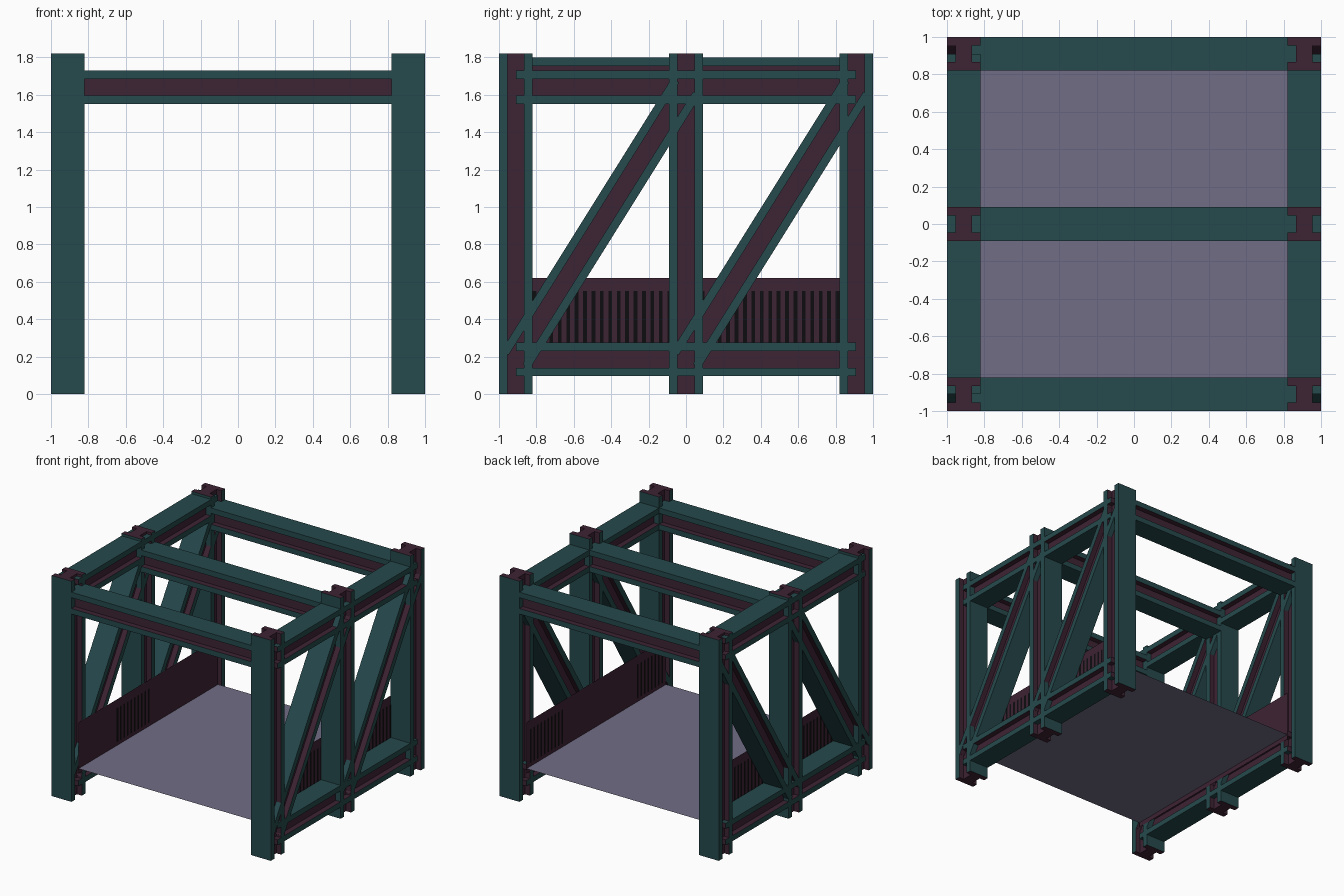
import bpy, bmesh
from mathutils import Vector

if "Cube" in bpy.data.objects:
    bpy.data.objects.remove(bpy.data.objects["Cube"])


def material(name, rgb):
    m = bpy.data.materials.new(name)
    m.diffuse_color = (*rgb, 1)
    m.use_nodes = True
    m.node_tree.nodes["Principled BSDF"].inputs["Base Color"].default_value = m.diffuse_color
    return m


TEAL = material("dark_teal", (0.019, 0.067, 0.073))
MAROON = material("dark_maroon", (0.048, 0.017, 0.034))
LAVENDER = material("grey_lavender", (0.165, 0.155, 0.24))
BLACK = material("slot_black", (0.004, 0.004, 0.005))

H, F, W = 0.09, 0.045, 0.045   # half size, inner flange face, half web


def finish(name, bm, mats):
    me = bpy.data.meshes.new(name)
    bm.to_mesh(me)
    bm.free()
    for m in mats:
        me.materials.append(m)
    ob = bpy.data.objects.new(name, me)
    bpy.context.collection.objects.link(ob)
    return ob


def i_beam(name, p0, p1, width_axis):
    """I-section girder: teal outside, maroon channel and ends."""
    p0, p1, w = Vector(p0), Vector(p1), Vector(width_axis)
    n = (p1 - p0).normalized().cross(w).normalized()
    profile = [(-H, -H), (H, -H), (H, -F), (W, -F), (W, F), (H, F),
               (H, H), (-H, H), (-H, F), (-W, F), (-W, -F), (-H, -F)]
    channel = {2, 3, 4, 8, 9, 10}
    bm = bmesh.new()
    a = [bm.verts.new(p0 + w * u + n * v) for u, v in profile]
    b = [bm.verts.new(p1 + w * u + n * v) for u, v in profile]
    for i in range(12):
        j = (i + 1) % 12
        bm.faces.new((a[i], a[j], b[j], b[i])).material_index = int(i in channel)
    for ring in (a, b):   # ends split into two flanges and a web
        for q in ((0, 1, 2, 3, 10, 11), (10, 3, 4, 9), (9, 4, 5, 6, 7, 8)):
            bm.faces.new([ring[k] for k in q]).material_index = 1
    bmesh.ops.recalc_face_normals(bm, faces=bm.faces)
    return finish(name, bm, (TEAL, MAROON))


def side_plate(bm, x, y0, y1, z0, z1):
    bm.faces.new([bm.verts.new(c) for c in
                  ((x, y0, z0), (x, y1, z0), (x, y1, z1), (x, y0, z1))])


X, Y, Z = (1, 0, 0), (0, 1, 0), (0, 0, 1)
C = 0.91

# Posts and cross girders
for row, y in (("front", -C), ("middle", 0), ("back", C)):
    for side, x in (("left", -C), ("right", C)):
        i_beam(f"{row}_{side}_post", (x, y, 0), (x, y, 1.82), X)
    i_beam(f"{row}_cross_girder", (-C, y, 1.64), (C, y, 1.64), Y)

for side, s in (("left", -1), ("right", 1)):
    x = s * C
    # Side girders; the left top one sits a little higher
    top = 1.71 if s < 0 else 1.64
    i_beam(f"{side}_top_girder", (x, -C, top), (x, C, top), X)
    i_beam(f"{side}_bottom_girder", (x, -C, 0.185), (x, C, 0.185), X)
    # Diagonal braces
    for bay, y in (("front", -C), ("back", 0)):
        i_beam(f"{side}_{bay}_brace", (x, y, 0.185), (x, y + C, 1.64), X)

    # Guard panel on the inner side
    bm = bmesh.new()
    side_plate(bm, s * 0.819, -C, C, 0.2, 0.62)
    finish(f"{side}_guard_panel", bm, (MAROON,))

    # Black vent slots, outside all along and inside in groups
    bm = bmesh.new()
    for k in range(-19, 20):
        y = k * 0.045
        side_plate(bm, s * 0.8215, y - 0.01, y + 0.01, 0.27, 0.55)
        inside = -0.42 < y < 0.01 if s < 0 else (y > 0.42 or y < -0.53)
        if inside:
            side_plate(bm, s * 0.8165, y - 0.01, y + 0.01, 0.27, 0.55)
    finish(f"{side}_vent_slots", bm, (BLACK,))

# Thin deck
bm = bmesh.new()
bm.faces.new([bm.verts.new(c) for c in
              ((-0.82, -C, 0.24), (0.82, -C, 0.24), (0.82, C, 0.24), (-0.82, C, 0.24))])
finish("deck", bm, (LAVENDER,))
